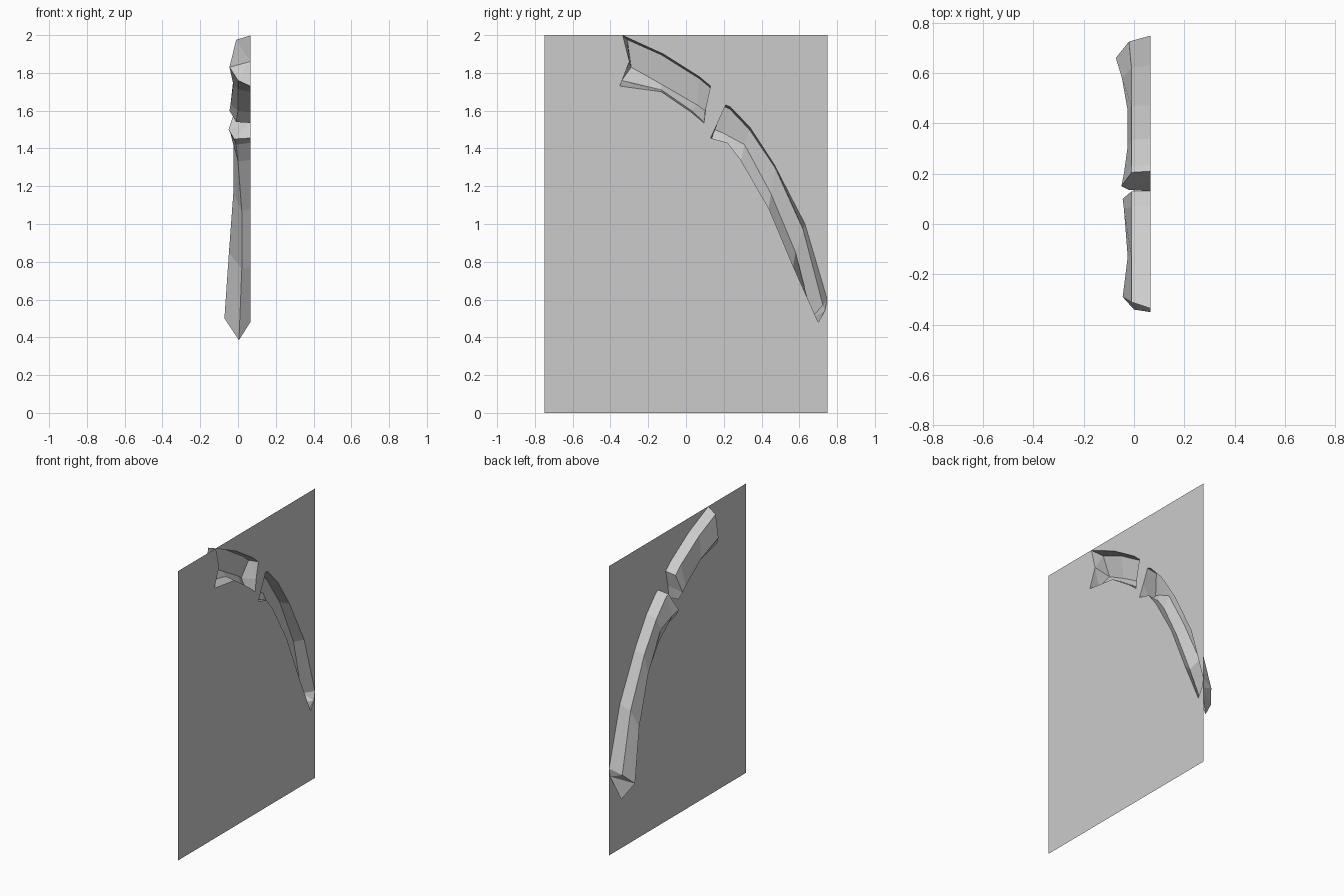
import bpy
import bmesh
from mathutils import Vector
from mathutils.geometry import tessellate_polygon

PANEL_X = 0.065

old_cube = bpy.data.objects.get("Cube")
if old_cube:
    bpy.data.objects.remove(old_cube, do_unlink=True)

# One plain grey for every part
grey = bpy.data.materials.new("plain_grey")
grey.use_nodes = True
grey.diffuse_color = (0.6, 0.6, 0.6, 1)
grey.node_tree.nodes["Principled BSDF"].inputs["Base Color"].default_value = (0.6, 0.6, 0.6, 1)


def finish(name, bm):
    """Turn a bmesh into a flat shaded object."""
    mesh = bpy.data.meshes.new(name)
    bm.to_mesh(mesh)
    bm.free()
    mesh.materials.append(grey)
    obj = bpy.data.objects.new(name, mesh)
    bpy.context.collection.objects.link(obj)
    return obj


def on_panel(path):
    """Place (y, z) pairs on the panel."""
    return [Vector((PANEL_X, y, z)) for y, z in path]


def in_depth(path):
    """Place (y, z, x) triples behind the panel."""
    return [Vector((x, y, z)) for y, z, x in path]


def make_channel(name, rails, start_mid, end_mid):
    """Loft five long rails into an open channel with fan-shaped ends."""
    bm = bmesh.new()
    rows = [[bm.verts.new(p) for p in rail] for rail in rails]
    for row, following in zip(rows, rows[1:]):
        for i in range(len(row) - 1):
            bm.faces.new((row[i], row[i + 1], following[i + 1], following[i]))
    for end, mid in ((0, start_mid), (-1, end_mid)):
        hub = bm.verts.new(on_panel([mid])[0])
        for row, following in zip(rows, rows[1:]):
            bm.faces.new((row[end], following[end], hub))
    bmesh.ops.recalc_face_normals(bm, faces=bm.faces)
    finish(name, bm)
    # The rim of the opening in the panel
    return rails[0] + on_panel([end_mid]) + rails[-1][::-1] + on_panel([start_mid])


# Upper curved channel: outer rim, outer ridge, deep ridge, inner ridge, inner rim
upper_rim = make_channel(
    "upper_channel",
    [
        on_panel([(-.335, 1.998), (-.12, 1.9), (.07, 1.78), (.13, 1.73)]),
        in_depth([(-.31, 1.975, -.01), (-.13, 1.895, -.01), (.07, 1.77, -.01), (.13, 1.72, -.01)]),
        in_depth([(-.29, 1.83, -.045), (-.13, 1.74, -.025), (.06, 1.63, -.04), (.1, 1.6, -.045)]),
        in_depth([(-.34, 1.76, 0), (-.13, 1.71, 0), (.03, 1.6, 0), (.095, 1.54, -.01)]),
        on_panel([(-.35, 1.73), (-.13, 1.7), (.03, 1.59), (.095, 1.535)]),
    ],
    start_mid=(-.3, 1.86),
    end_mid=(.105, 1.62),
)

# Lower, longer channel that narrows to a point
lower_rim = make_channel(
    "lower_channel",
    [
        on_panel([(.21, 1.63), (.235, 1.62), (.34, 1.51), (.47, 1.31), (.63, 1), (.748, .6)]),
        in_depth([(.205, 1.62, -.01), (.23, 1.61, -.01), (.335, 1.5, -.01), (.47, 1.3, -.01),
                  (.62, .97, -.01), (.725, .57, -.02)]),
        in_depth([(.15, 1.5, -.05), (.2, 1.48, -.04), (.31, 1.42, -.025), (.45, 1.16, -.025),
                  (.58, .85, -.048), (.66, .5, -.072)]),
        in_depth([(.135, 1.45, -.02), (.22, 1.42, -.01), (.29, 1.33, 0), (.435, 1.07, .02),
                  (.565, .76, .02), (.7, .385, .005)]),
        on_panel([(.13, 1.455), (.22, 1.43), (.29, 1.34), (.44, 1.08), (.57, .77), (.7, .48)]),
    ],
    start_mid=(.17, 1.54),
    end_mid=(.735, .54),
)

# Thin upright panel with both channel openings cut out
border = on_panel([(-.75, 0), (.75, 0), (.75, 2), (-.75, 2)])
loops = [border, upper_rim, lower_rim]
flat_loops = [[Vector((p.y, p.z, 0)) for p in loop] for loop in loops]
bm = bmesh.new()
verts = [bm.verts.new(p) for loop in loops for p in loop]
for tri in tessellate_polygon(flat_loops):
    bm.faces.new([verts[i] for i in tri])
for face in bm.faces:
    face.normal_update()
    if face.normal.x < 0:
        face.normal_flip()
finish("back_panel", bm)
